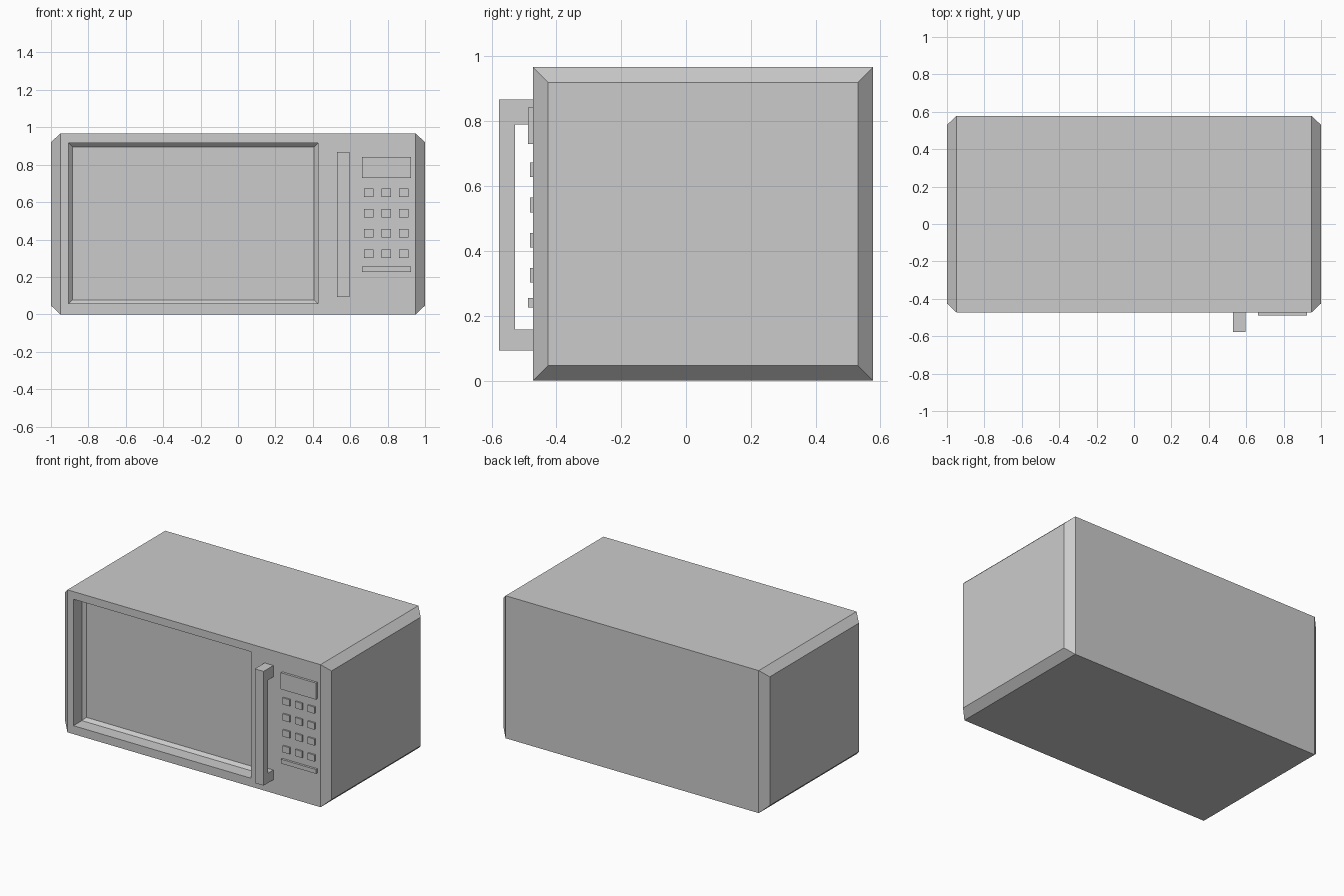
import bpy, bmesh
from mathutils import Vector

if "Cube" in bpy.data.objects:
    bpy.data.objects.remove(bpy.data.objects["Cube"])

FRONT, BACK, TOP = -0.472, 0.577, 0.967
CHAMFER = 0.047


def finish(bm, name):
    bmesh.ops.recalc_face_normals(bm, faces=bm.faces[:])
    mesh = bpy.data.meshes.new(name)
    bm.to_mesh(mesh)
    bm.free()
    obj = bpy.data.objects.new(name, mesh)
    bpy.context.collection.objects.link(obj)
    return obj


def add_box(bm, lo, hi):
    verts = bmesh.ops.create_cube(bm, size=1)["verts"]
    for v in verts:
        v.co = Vector([lo[i] if v.co[i] < 0 else hi[i] for i in range(3)])


def box(name, x0, x1, z0, z1, depth):
    """Plate raised from the front panel."""
    bm = bmesh.new()
    add_box(bm, (x0, FRONT - depth, z0), (x1, FRONT, z1))
    return finish(bm, name)


def step_face(bm, face, lo, hi):
    """Inset a rectangular face and move the inner face to the given bounds."""
    centre = face.calc_center_median()
    bmesh.ops.inset_individual(bm, faces=[face], thickness=0.01)
    for v in face.verts:
        v.co = Vector([lo[i] if v.co[i] < centre[i] else hi[i] for i in range(3)])


# Casing: full block with chamfered ends and a bevelled window recess
bm = bmesh.new()
add_box(bm, (-0.95, FRONT, 0), (0.95, BACK, TOP))
bm.normal_update()
ends = [f for f in bm.faces if abs(f.normal.x) > 0.9]
front = next(f for f in bm.faces if f.normal.y < -0.9)
for f in ends:
    x = 1.0 if f.normal.x > 0 else -1.0
    step_face(bm, f, (x, FRONT + CHAMFER, CHAMFER), (x, BACK - CHAMFER, TOP - CHAMFER))
for depth, inset in ((0, 0), (0.09, 0), (0.11, 0.02)):
    y = FRONT + depth
    step_face(bm, front, (-0.905 + inset, y, 0.057 + inset),
              (0.427 - inset, y, 0.915 - inset))
finish(bm, "casing")

# Door handle: U-shaped side profile extruded along x
profile = [(FRONT, 0.092), (-0.577, 0.092), (-0.577, 0.867), (FRONT, 0.867),
           (FRONT, 0.79), (-0.527, 0.79), (-0.527, 0.158), (FRONT, 0.158)]
bm = bmesh.new()
face = bm.faces.new([bm.verts.new((0.53, y, z)) for y, z in profile])
ext = bmesh.ops.extrude_face_region(bm, geom=[face])["geom"]
bmesh.ops.translate(bm, vec=(0.066, 0, 0),
                    verts=[g for g in ext if isinstance(g, bmesh.types.BMVert)])
finish(bm, "door_handle")

# Control panel: display, keypad and long lower button
box("display", 0.662, 0.926, 0.73, 0.842, 0.016)
box("long_button", 0.662, 0.926, 0.226, 0.255, 0.015)
for row in range(4):
    for col in range(3):
        x, z = 0.673 + 0.0935 * col, 0.302 + 0.1085 * row
        box(f"key_{row}_{col}", x, x + 0.051, z, z + 0.045, 0.01)
